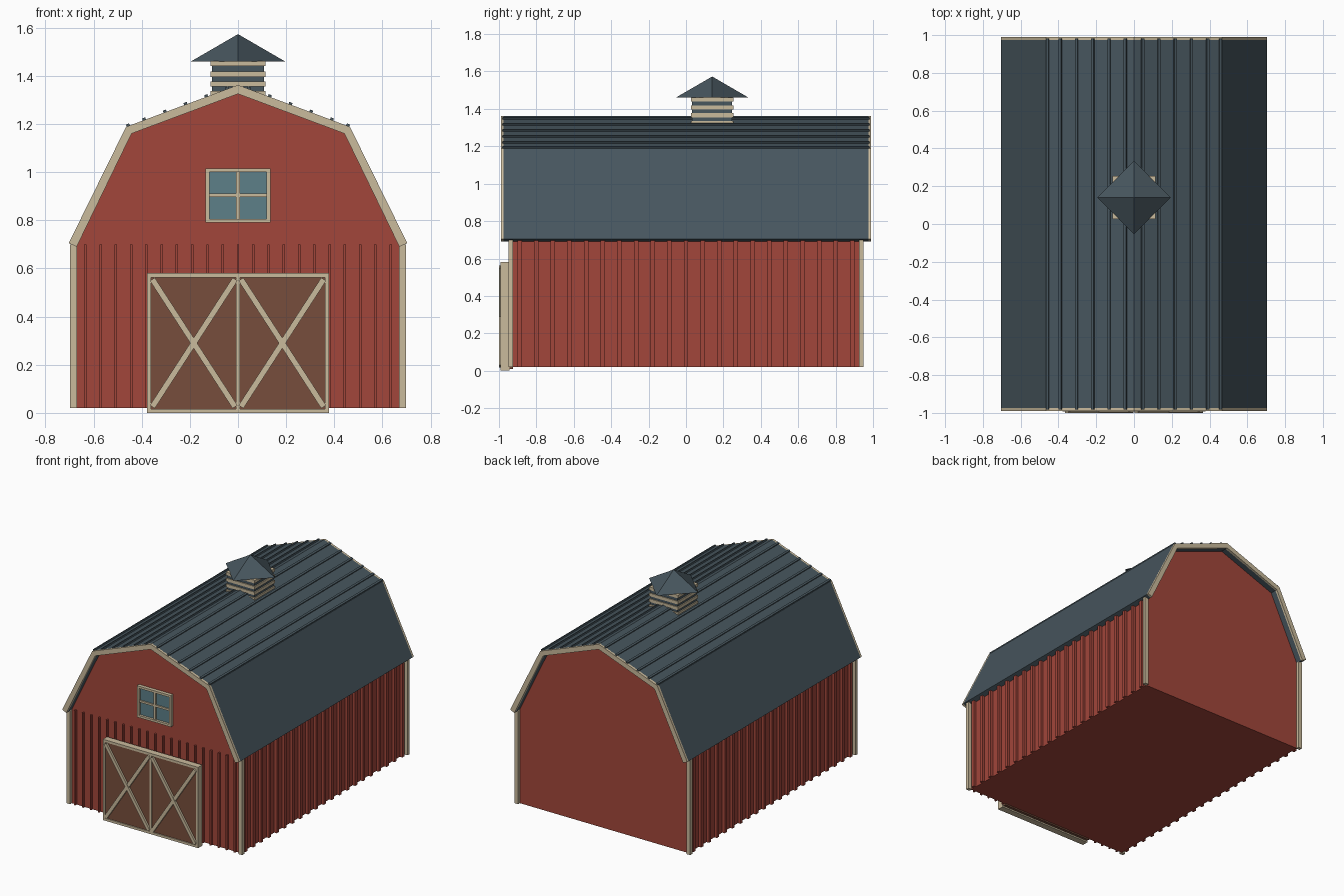
import bpy, bmesh, math
from mathutils import Matrix, Vector

if "Cube" in bpy.data.objects:
    bpy.data.objects.remove(bpy.data.objects["Cube"], do_unlink=True)


def material(name, rgb):
    m = bpy.data.materials.new(name)
    m.use_nodes = True
    m.diffuse_color = (*rgb, 1)
    m.node_tree.nodes["Principled BSDF"].inputs["Base Color"].default_value = (*rgb, 1)
    return m


RED = material("barn red", (0.36, 0.061, 0.043))
CREAM = material("cream trim", (0.59, 0.495, 0.335))
BROWN = material("door brown", (0.185, 0.076, 0.045))
SLATE = material("slate roof", (0.063, 0.092, 0.111))
GLASS = material("window glass", (0.11, 0.215, 0.25))


def finish(bm, name, mat):
    bmesh.ops.recalc_face_normals(bm, faces=bm.faces)
    mesh = bpy.data.meshes.new(name)
    bm.to_mesh(mesh)
    bm.free()
    mesh.materials.append(mat)
    obj = bpy.data.objects.new(name, mesh)
    bpy.context.collection.objects.link(obj)
    return obj


def add_box(bm, x, y, z, tilt=0):
    """Box from three (low, high) ranges, tilted about y through its centre."""
    centre = Vector([sum(r) / 2 for r in (x, y, z)])
    size = [r[1] - r[0] for r in (x, y, z)]
    bmesh.ops.create_cube(bm, size=1, matrix=Matrix.Translation(centre)
                          @ Matrix.Rotation(tilt, 4, "Y") @ Matrix.Diagonal((*size, 1)))


def boxes(name, mat, items):
    bm = bmesh.new()
    for item in items:
        add_box(bm, *item)
    return finish(bm, name, mat)


def prism(name, mat, outline, y0, y1):
    """Extrude an x-z outline from y0 to y1."""
    bm = bmesh.new()
    face = bm.faces.new([bm.verts.new((x, y0, z)) for x, z in outline])
    moved = bmesh.ops.extrude_face_region(bm, geom=[face])["geom"]
    bmesh.ops.translate(bm, vec=(0, y1 - y0, 0),
                        verts=[v for v in moved if isinstance(v, bmesh.types.BMVert)])
    return finish(bm, name, mat)


def mirrored(half):
    """Complete a right-hand profile that ends on the ridge."""
    return half + [(-x, z) for x, z in reversed(half[:-1])]


def frame(x, y, z, w):
    """Four bars around a rectangle."""
    return [(x, y, (z[0], z[0] + w)), (x, y, (z[1] - w, z[1])),
            ((x[0], x[0] + w), y, (z[0] + w, z[1] - w)),
            ((x[1] - w, x[1]), y, (z[0] + w, z[1] - w))]


# Gambrel profiles
outer = mirrored([(0.703, 0.705), (0.465, 1.188), (0, 1.362)])
inner = mirrored([(0.67, 0.69), (0.442, 1.16), (0, 1.325)])
band = outer + inner[::-1]

# Body, roof and end trim
prism("barn_body", RED, [(0.67, 0.02)] + inner + [(-0.67, 0.02)], -0.93, 0.93)
prism("roof", SLATE, band, -0.975, 0.975)
for name, y in (("front_roof_trim", -0.99), ("back_roof_trim", 0.972)):
    prism(name, CREAM, band, y, y + 0.018)

# Roof ribs on the upper slopes
slope = (1.362 - 1.188) / 0.465
ribs = []
for side in (-1, 1):
    for i in range(6):
        x = min(0.045 + 0.086 * i, 0.456)
        z = 1.362 - slope * x
        ribs.append(((side * x - 0.007, side * x + 0.007), (-0.982, 0.982),
                     (z - 0.008, z + 0.009), side * math.atan(slope)))
boxes("roof_ribs", SLATE, ribs)

# Wall battens and corner posts
count = 21
front = [-0.634 + 0.0634 * i for i in range(count)]
boxes("front_battens", RED, [((x - 0.005, x + 0.005), (-0.947, -0.925), (0.02, 0.70))
                             for x in front])
along = [-0.89 + 0.089 * i for i in range(count)]
for name, s in (("left_battens", 1), ("right_battens", -1)):
    boxes(name, RED, [(sorted((s * 0.66, s * 0.69)), (y - 0.012, y + 0.012), (0.02, 0.695))
                      for y in along])
boxes("corner_posts", CREAM,
      [(sorted((sx * 0.668, sx * 0.698)), sorted((sy * 0.925, sy * 0.95)), (0.02, 0.70))
       for sx in (-1, 1) for sy in (-1, 1)])

# Double door
boxes("door_panels", BROWN, [((-0.37, 0.37), (-0.985, -0.925), (0.01, 0.57))])
boxes("door_frame", CREAM, frame((-0.378, 0.378), (-0.992, -0.945), (0, 0.58), 0.017)
      + [((-0.008, 0.008), (-0.992, -0.98), (0.017, 0.563))])
width, height = 0.35, 0.54
length = math.hypot(width, height) - 0.012
lean = math.atan2(width, height)
boxes("door_braces", CREAM,
      [((cx - 0.012, cx + 0.012), (-1.0 + 0.001 * (s > 0), -0.98),
        (0.29 - length / 2, 0.29 + length / 2), s * lean)
       for cx in (-0.184, 0.184) for s in (-1, 1)])

# Loft window
boxes("window_glass", GLASS, [((-0.125, 0.125), (-0.938, -0.925), (0.80, 1.005))])
boxes("window_frame", CREAM, frame((-0.135, 0.135), (-0.955, -0.925), (0.79, 1.016), 0.016)
      + [((-0.008, 0.008), (-0.948, -0.925), (0.80, 1.0)),
         ((-0.12, 0.12), (-0.947, -0.925), (0.897, 0.911))])

# Cupola with louvres and a pyramid cap
cy = 0.14
boxes("cupola_core", SLATE, [((-0.107, 0.107), (cy - 0.107, cy + 0.107), (1.27, 1.455))])
boxes("cupola_louvres", CREAM,
      [((-0.114, 0.114), (cy - 0.114, cy + 0.114), (z, z + 0.022))
       for z in [1.314 + 0.041 * i for i in range(3)] + [1.440]])
bm = bmesh.new()
bmesh.ops.create_cone(bm, cap_ends=True, segments=4, radius1=0.195, radius2=0, depth=0.113,
                      matrix=Matrix.Translation((0, cy, 1.5165)))
cap = finish(bm, "cupola_cap", SLATE)
